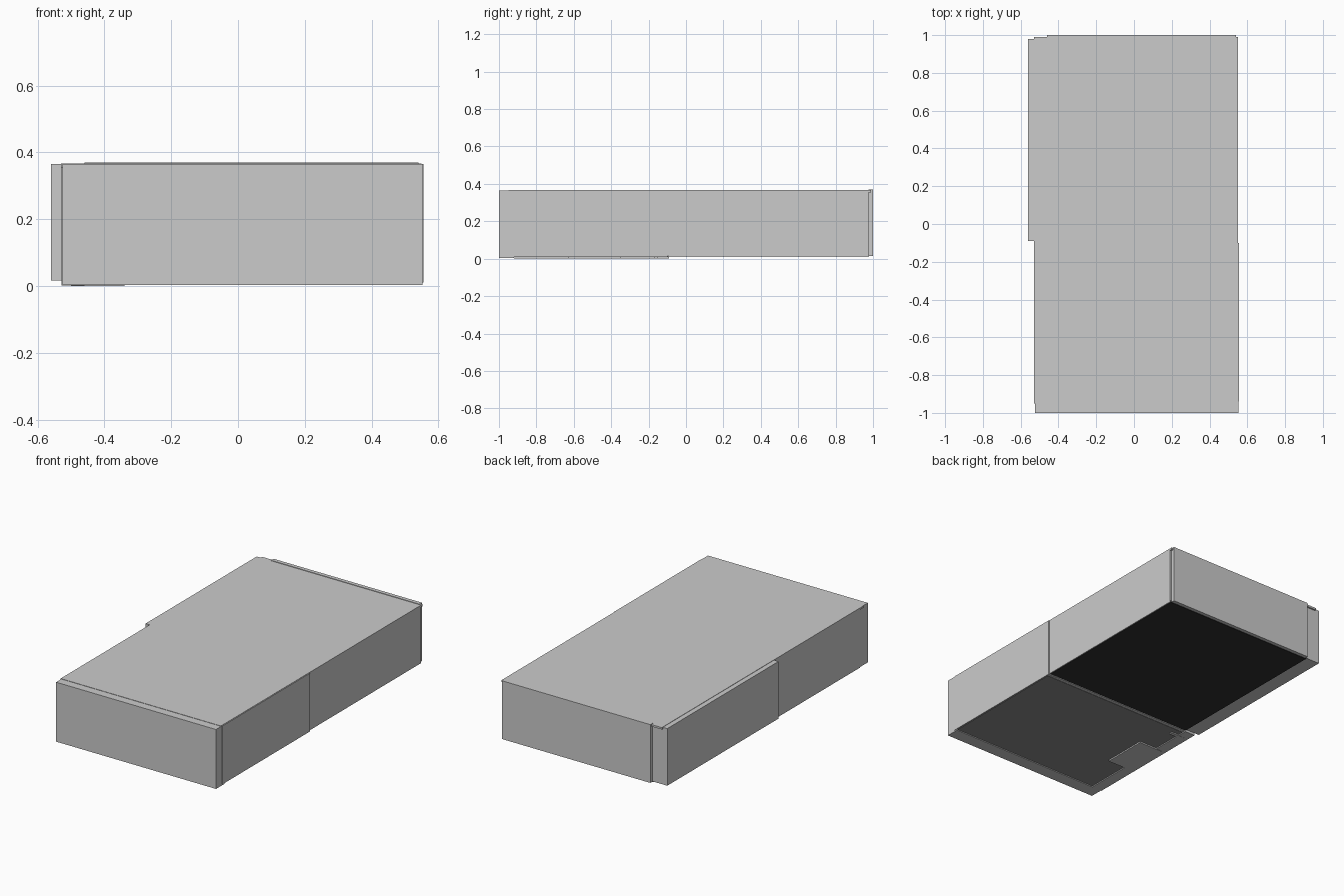
import bpy

if "Cube" in bpy.data.objects:
    bpy.data.objects.remove(bpy.data.objects["Cube"])


def material(name, value):
    m = bpy.data.materials.new(name)
    m.diffuse_color = (value, value, value, 1)
    m.use_nodes = True
    m.node_tree.nodes["Principled BSDF"].inputs["Base Color"].default_value = m.diffuse_color
    return m


def box(name, x, y, z, mat=None):
    """Axis-aligned block from its (min, max) ranges."""
    bpy.ops.mesh.primitive_cube_add(
        size=1, location=[(r[0] + r[1]) / 2 for r in (x, y, z)])
    ob = bpy.context.object
    ob.name = name
    ob.scale = [r[1] - r[0] for r in (x, y, z)]
    bpy.ops.object.transform_apply(location=False, rotation=False, scale=True)
    if mat:
        ob.data.materials.append(mat)
    return ob


roof_grey = material("roof_grey", 0.56)
floor_dark = material("floor_dark", 0.26)
floor_black = material("floor_black", 0.03)
plate_grey = material("plate_grey", 0.6)

# Outer walls
box("front_wall", (-0.525, 0.552), (-1.0, -0.92), (0.003, 0.365))
box("left_front_wall", (-0.528, -0.46), (-0.92, -0.09), (0.002, 0.364))
box("left_rear_wall", (-0.56, -0.46), (-0.09, 0.98), (0.017, 0.365))
box("right_front_wall", (0.50, 0.555), (-0.94, -0.10), (0.01, 0.365))
box("right_rear_wall", (0.50, 0.55), (-0.10, 0.975), (0.014, 0.362))
box("back_wall", (-0.46, 0.54), (0.976, 1.0), (0.015, 0.37))

# Inner wall between the two rooms
box("dividing_wall", (-0.46, 0.50), (-0.115, -0.095), (0.009, 0.36))

# Roof slab, leaving the front and left wall tops exposed
box("roof", (-0.53, 0.55), (-0.95, 0.99), (0.355, 0.367), roof_grey)

# Floors and the small plates under the front room
box("front_floor", (-0.46, 0.548), (-0.92, -0.116), (0.008, 0.02), floor_dark)
box("rear_floor", (-0.465, 0.545), (-0.094, 0.978), (0.012, 0.024), floor_black)
box("floor_plate", (-0.50, -0.34), (-0.63, -0.35), (0.0, 0.009), plate_grey)
box("small_floor_plate", (-0.50, -0.41), (-0.17, -0.15), (0.001, 0.009), plate_grey)
